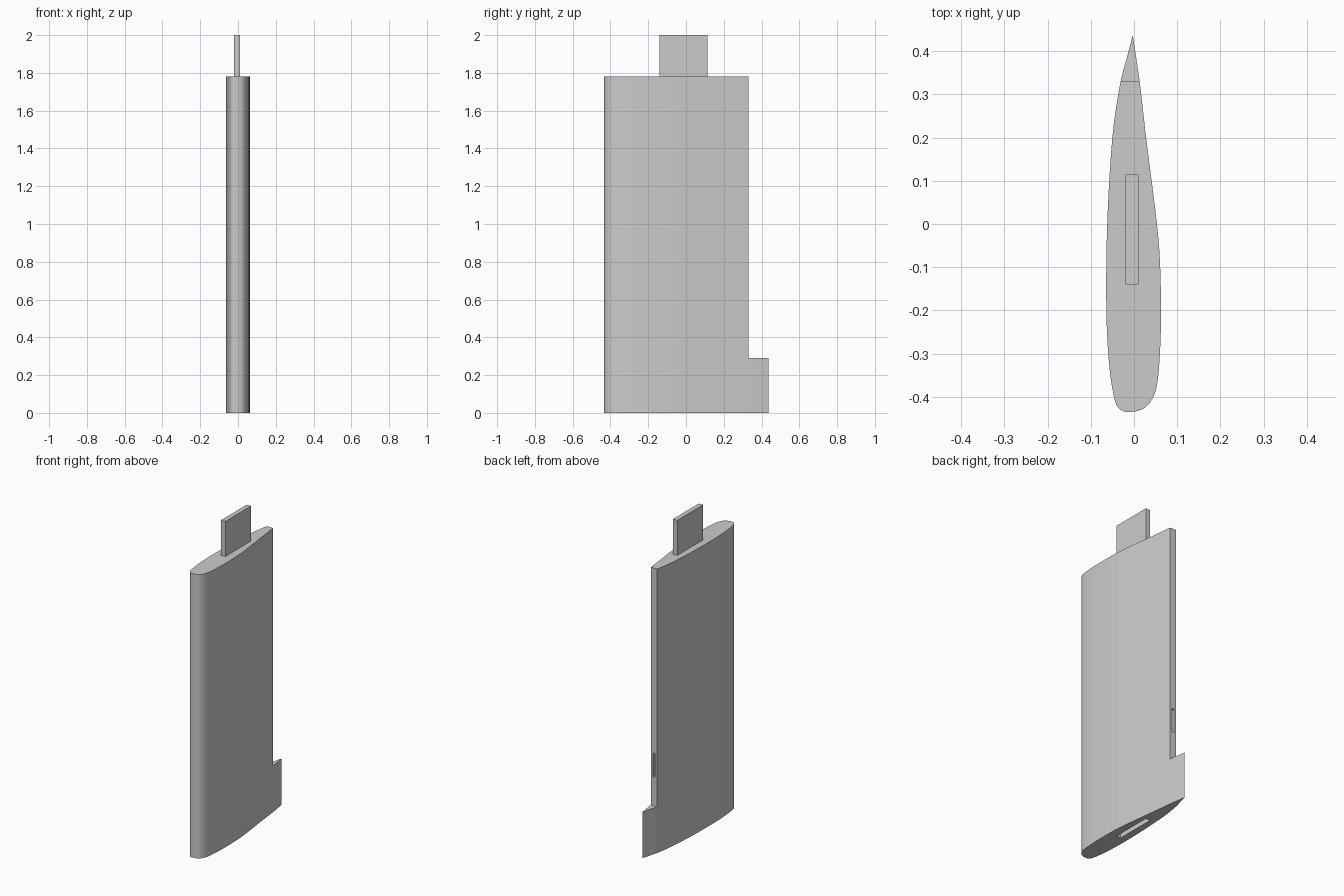
import bpy, bmesh, math
from mathutils import Vector

cube = bpy.data.objects.get("Cube")
if cube:
    bpy.data.objects.remove(cube, do_unlink=True)

# Single grey finish
grey = bpy.data.materials.new("plain grey")
grey.use_nodes = True
COLOUR = (0.6, 0.6, 0.6, 1)
grey.diffuse_color = COLOUR
grey.node_tree.nodes["Principled BSDF"].inputs["Base Color"].default_value = COLOUR

BODY_TOP = 1.78
NOTCH_Z, NOTCH_Y = 0.29, 0.33
TENON_X, TENON_Y = (-0.02, 0.01), (-0.14, 0.115)


def add_object(name, bm):
    bmesh.ops.recalc_face_normals(bm, faces=bm.faces)
    mesh = bpy.data.meshes.new(name)
    bm.to_mesh(mesh)
    bm.free()
    obj = bpy.data.objects.new(name, mesh)
    bpy.context.collection.objects.link(obj)
    mesh.materials.append(grey)
    return obj


def box(name, xs, ys, zs):
    bm = bmesh.new()
    bmesh.ops.create_cube(bm, size=1)
    for v in bm.verts:
        v.co = [r[0] if c < 0 else r[1] for c, r in zip(v.co, (xs, ys, zs))]
    return add_object(name, bm)


def smooth_path(points, steps):
    """Catmull-Rom curve through the points, open at the sharp tip."""
    pts = [Vector(p) for p in points]
    pts = [2 * pts[0] - pts[1]] + pts + [2 * pts[-1] - pts[-2]]
    path = []
    for a, b, c, d in zip(pts, pts[1:], pts[2:], pts[3:]):
        for i in range(steps):
            t = i / steps
            path.append(0.5 * (2 * b + (c - a) * t + (2 * a - 5 * b + 4 * c - d) * t**2
                               + (3 * b - a - 3 * c + d) * t**3))
    return path


# Aerofoil section, from the trailing tip round the nose and back
section = [(-.003, .437), (-.015, .39), (-.032, .324), (-.050, .2), (-.062, 0),
           (-.064, -.2), (-.057, -.33), (-.045, -.405), (-.033, -.428),
           (-.012, -.435), (.02, -.428), (.042, -.405), (.055, -.36),
           (.062, -.25), (.061, -.11), (.053, 0), (.028, .2), (.013, .33),
           (-.003, .437)]

# Blade body
bm = bmesh.new()
base = bm.faces.new([bm.verts.new((p.x, p.y, 0)) for p in smooth_path(section, 5)])
top = bmesh.ops.extrude_face_region(bm, geom=[base])["geom"]
bmesh.ops.translate(bm, vec=(0, 0, BODY_TOP),
                    verts=[g for g in top if isinstance(g, bmesh.types.BMVert)])
body = add_object("blade_body", bm)

# Trailing notch, base socket and rear slot
cutters = [
    box("notch_cutter", (-0.2, 0.2), (NOTCH_Y, 0.6), (NOTCH_Z, 2.2)),
    box("socket_cutter", TENON_X, TENON_Y, (-0.1, 0.22)),
    box("slot_cutter", (-0.016, -0.001), (0.22, 0.4), (0.47, 0.62)),
]
bpy.context.view_layer.objects.active = body
for cutter in cutters:
    cutter.hide_render = True
    mod = body.modifiers.new(cutter.name, 'BOOLEAN')
    mod.operation = 'DIFFERENCE'
    mod.solver = 'EXACT'
    mod.object = cutter
    bpy.ops.object.modifier_apply(modifier=mod.name)
    bpy.data.objects.remove(cutter, do_unlink=True)

bpy.ops.object.select_all(action='DESELECT')
body.select_set(True)
bpy.ops.object.shade_smooth_by_angle(angle=math.radians(30))

# Top tenon
box("top_tenon", TENON_X, TENON_Y, (BODY_TOP, 2.0))
